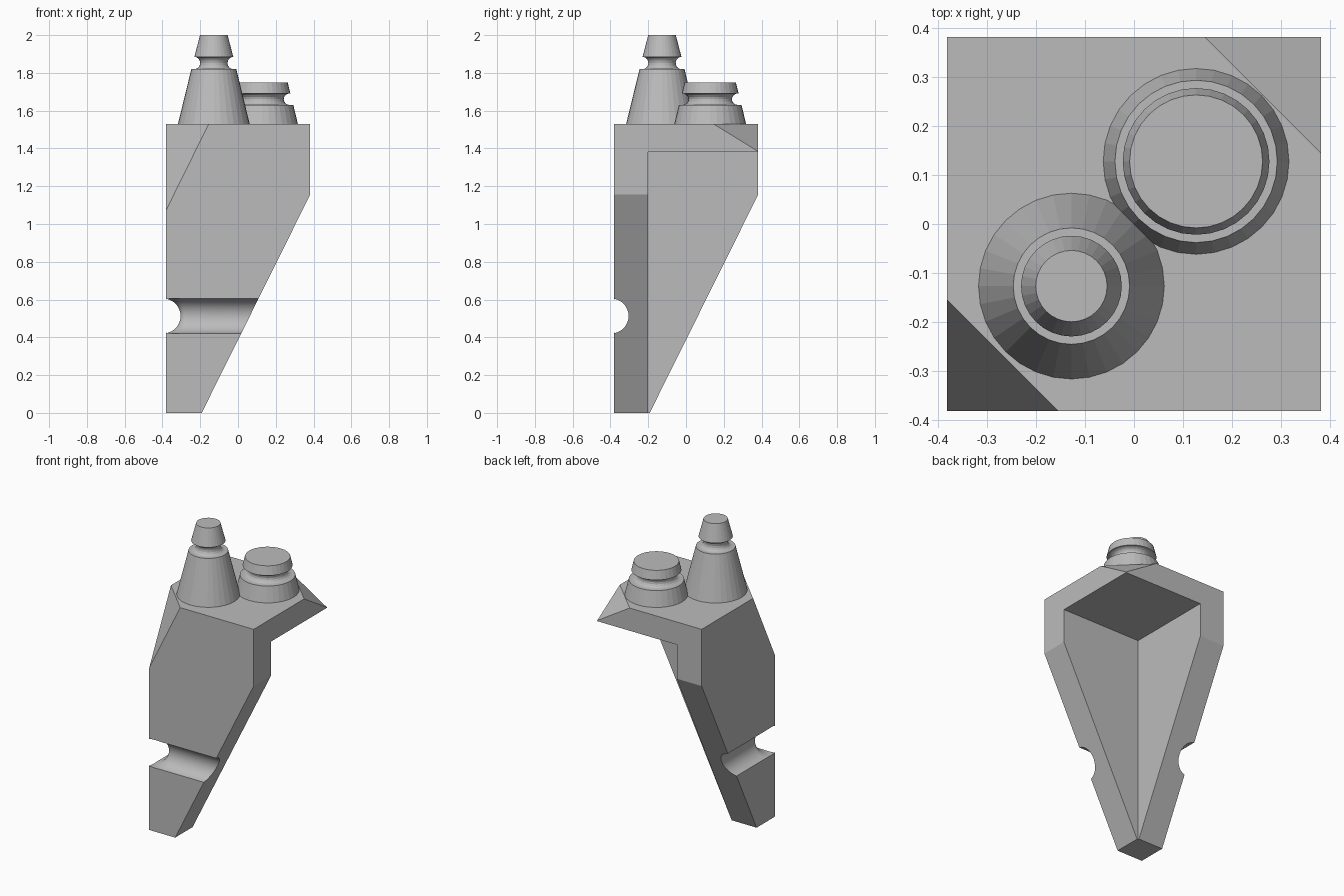
import bpy, bmesh, math
from mathutils import Vector

if "Cube" in bpy.data.objects:
    bpy.data.objects.remove(bpy.data.objects["Cube"])

grey = bpy.data.materials.new("plain_grey")
grey.diffuse_color = (0.5, 0.5, 0.5, 1)
grey.use_nodes = True
grey.node_tree.nodes["Principled BSDF"].inputs["Base Color"].default_value = grey.diffuse_color

H, TOP = 0.382, 1.53          # half width and top of the body


def make(name, bm):
    bmesh.ops.recalc_face_normals(bm, faces=bm.faces)
    mesh = bpy.data.meshes.new(name)
    bm.to_mesh(mesh)
    bm.free()
    mesh.materials.append(grey)
    ob = bpy.data.objects.new(name, mesh)
    bpy.context.collection.objects.link(ob)
    return ob


def box(bm, lo, hi):
    verts = bmesh.ops.create_cube(bm, size=1)["verts"]
    for v in verts:
        v.co = [hi[i] if v.co[i] > 0 else lo[i] for i in range(3)]


def slice_off(bm, a, b, c):
    """Cut along the plane through three points, keeping the side of the body centre."""
    a, b, c = Vector(a), Vector(b), Vector(c)
    n = (b - a).cross(c - a).normalized()
    if n.dot(Vector((-0.2, -0.2, 0.8)) - a) > 0:
        n = -n
    geom = bm.verts[:] + bm.edges[:] + bm.faces[:]
    bmesh.ops.bisect_plane(bm, geom=geom, dist=1e-6, plane_co=a, plane_no=n, clear_outer=True)
    bmesh.ops.holes_fill(bm, edges=[e for e in bm.edges if e.is_boundary], sides=0)


def bracket_body():
    bm = bmesh.new()
    box(bm, (-H, -H, 0), (H, H, TOP))
    # tapering sides
    slice_off(bm, (-0.192, 0, 0), (-0.192, 1, 0), (H, 0, 1.155))
    slice_off(bm, (0, -0.192, 0), (1, -0.192, 0), (0, H, 1.155))
    # corner bevels
    slice_off(bm, (-0.155, -H, TOP), (-H, -0.155, TOP), (-H, -H, 1.07))
    slice_off(bm, (0.145, H, TOP), (H, 0.145, TOP), (H, H, 1.384))
    return make("bracket_body", bm)


def hollow_cutter():
    bm = bmesh.new()
    box(bm, (-0.2, -0.2, -0.5), (0.8, 0.8, 1.38))
    return make("hollow_cutter", bm)


def groove_cutter():
    """Round bar that follows the two outer walls and bends at the corner."""
    c, bend, r, z, sides = 0.397, 0.12, 0.093, 0.513, 32
    path = [((-c, 0.6), (-1, 0))]
    for i in range(11):
        t = math.pi + i * math.pi / 20
        n = (math.cos(t), math.sin(t))
        path.append(((bend - c + bend * n[0], bend - c + bend * n[1]), n))
    path.append(((0.6, -c), (0, -1)))
    bm = bmesh.new()
    rings = []
    for p, n in path:
        ring = []
        for k in range(sides):
            t = 2 * math.pi * k / sides
            o = r * math.cos(t)
            ring.append(bm.verts.new((p[0] + n[0] * o, p[1] + n[1] * o, z + r * math.sin(t))))
        rings.append(ring)
    for a, b in zip(rings, rings[1:]):
        for k in range(sides):
            j = (k + 1) % sides
            bm.faces.new((a[k], a[j], b[j], b[k]))
    bm.faces.new(rings[0])
    bm.faces.new(rings[-1])
    return make("groove_cutter", bm)


def peg(name, x, y, profile, sides=32):
    """Turned peg from (radius, height) points."""
    bm = bmesh.new()
    rings = [[bm.verts.new((x + r * math.cos(2 * math.pi * k / sides),
                            y + r * math.sin(2 * math.pi * k / sides), z))
              for k in range(sides)] for r, z in profile]
    for a, b in zip(rings, rings[1:]):
        for k in range(sides):
            j = (k + 1) % sides
            bm.faces.new((a[k], a[j], b[j], b[k]))
    bm.faces.new(rings[0])
    bm.faces.new(rings[-1])
    return make(name, bm)


def neck(r0, r1, z0, z1, depth, n=8):
    """Concave half-round neck between two radii."""
    return [(r0 + (r1 - r0) * i / n - depth * math.sin(math.pi * i / n),
             (z0 + z1) / 2 - (z1 - z0) / 2 * math.cos(math.pi * i / n)) for i in range(n + 1)]


# body with hollow back and finger groove
body = bracket_body()
bpy.context.view_layer.objects.active = body
body.select_set(True)
for cutter in (hollow_cutter(), groove_cutter()):
    mod = body.modifiers.new("cut", "BOOLEAN")
    mod.operation = "DIFFERENCE"
    mod.solver = "EXACT"
    mod.object = cutter
    bpy.ops.object.modifier_apply(modifier=mod.name)
    bpy.data.objects.remove(cutter)
bpy.ops.object.shade_smooth_by_angle(angle=math.radians(18))

# pegs on top
peg("tall_peg", -0.128, -0.127,
    [(0.19, TOP - 0.01), (0.19, TOP), (0.119, 1.82)]
    + neck(0.102, 0.103, 1.82, 1.885, 0.03) + [(0.073, 2.0)])
peg("short_peg", 0.127, 0.128,
    [(0.19, TOP - 0.01), (0.19, TOP), (0.166, 1.63)]
    + neck(0.148, 0.15, 1.63, 1.692, 0.034) + [(0.136, 1.75)])
